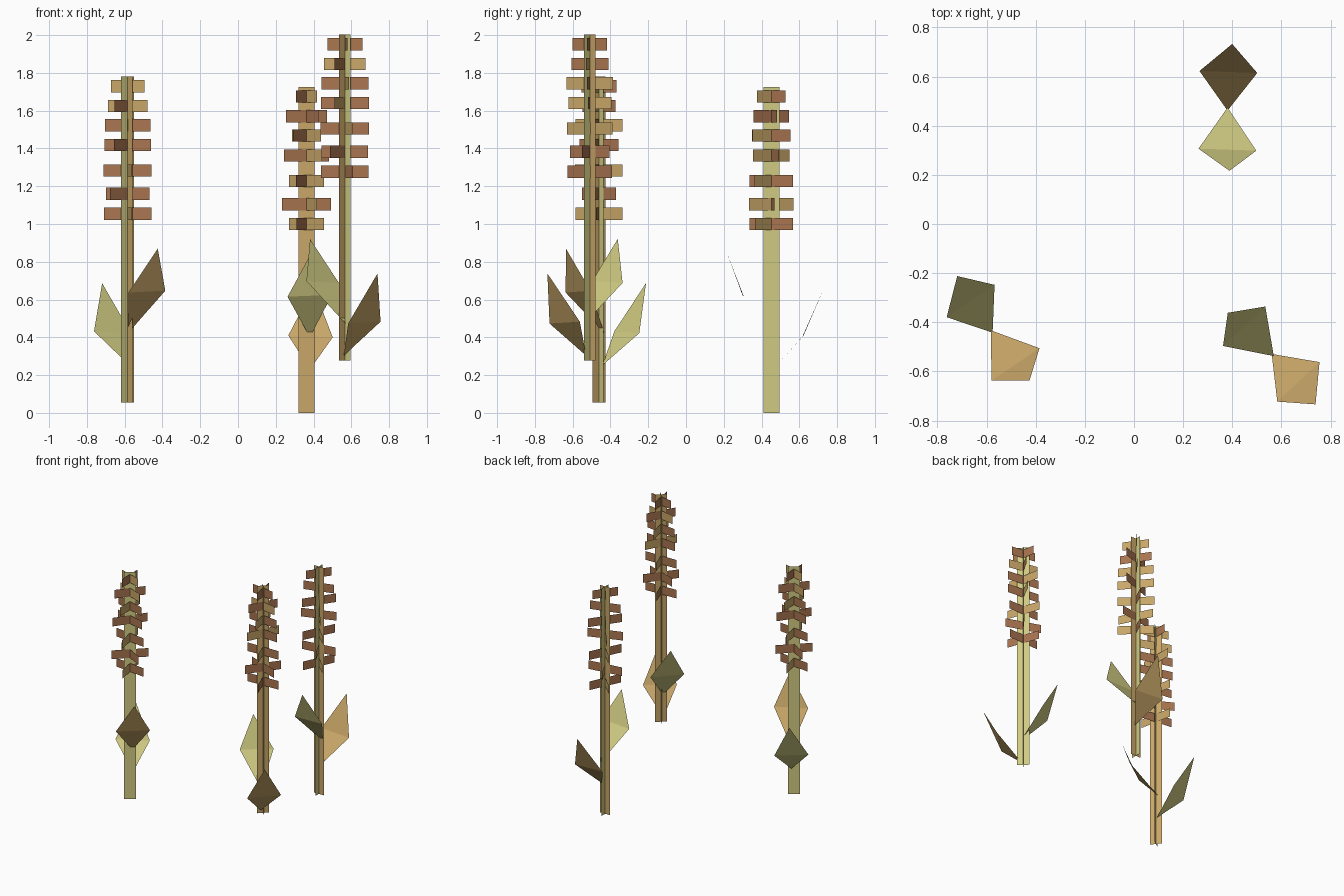
import bpy, math
from mathutils import Matrix

if "Cube" in bpy.data.objects:
    bpy.data.objects.remove(bpy.data.objects["Cube"])


def material(name, rgb):
    m = bpy.data.materials.new(name)
    lin = [((c / 255 + 0.055) / 1.055) ** 2.4 for c in rgb]
    m.diffuse_color = (*lin, 1)
    m.use_nodes = True
    m.node_tree.nodes["Principled BSDF"].inputs["Base Color"].default_value = m.diffuse_color
    return m


TAN = material("straw tan", (200, 166, 104))
GREEN = material("pale green", (208, 203, 130))
BROWN = material("seed brown", (170, 117, 80))


def sheet(name, verts, faces, mat, place):
    """Thin one-sided-mesh part, placed in its plant's frame."""
    me = bpy.data.meshes.new(name)
    me.from_pydata([place @ Matrix.Translation(v).to_translation() for v in verts], [], faces)
    me.materials.append(mat)
    ob = bpy.data.objects.new(name, me)
    bpy.context.collection.objects.link(ob)


def plate(name, half, z0, z1, angle, mat, place):
    """Upright rectangle through the stalk axis at a given angle."""
    a = math.radians(angle)
    x, y = half * math.cos(a), half * math.sin(a)
    sheet(name, [(-x, -y, z0), (x, y, z0), (x, y, z1), (-x, -y, z1)],
          [(0, 1, 2, 3)], mat, place)


# Seed tiers: height, half width, angles of the two crossed plates
TIERS = [(1.000, .126, 65, 137), (1.105, .130, 8, 116), (1.228, .128, 64, 136),
         (1.363, .127, 19, 130), (1.468, .125, 55, 128), (1.570, .112, 16, 124),
         (1.675, .093, 54, 126)]

# Leaf outlines: base, two sides, tip (bent across the sides)
LOW_LEAF = [(.018, .010, .23), (-.096, .171, .41), (.139, .163, .40), (.037, .281, .665)]
HIGH_LEAF = [(.018, .022, .40), (-.100, -.145, .615), (.135, -.153, .625), (.026, -.235, .848)]

# Plants: position, turn, leaf lift, swapped stem colours, tan plates (t) per tier
PLANTS = [
    ("back", (.3625, .4515, 0), 0, 0, False, "bbbbbbb", "tttttbt"),
    ("left", (-.584, -.461, .055), 36, .022, True, "tbtbtbb", "bbbbbtt"),
    ("right", (.566, -.509, .277), -135, .073, False, "bbtttbb", "bbbbbtb"),
]

for tag, pos, turn, lift, swap, cols_a, cols_b in PLANTS:
    rot = Matrix.Rotation(math.radians(turn), 4, 'Z')
    place = Matrix.Translation(pos) @ rot
    first, second = (GREEN, TAN) if swap else (TAN, GREEN)

    # Crossed stem planes
    plate(tag + "_stem_a", .0425, 0, 1.725, 0, first, place)
    plate(tag + "_stem_b", .0425, 0, 1.725, 90, second, place)

    # Two opposite leaves
    leaf_place = Matrix.Translation((pos[0], pos[1], lift)) @ rot
    for name, outline, mat in (("low_leaf", LOW_LEAF, first), ("high_leaf", HIGH_LEAF, second)):
        sheet(f"{tag}_{name}", outline, [(0, 2, 1), (1, 2, 3)], mat, leaf_place)

    # Seed head
    for i, (z, half, a, b) in enumerate(TIERS):
        for part, angle, cols in (("a", a, cols_a), ("b", b, cols_b)):
            plate(f"{tag}_seed_{i + 1}{part}", half, z - .0325, z + .0325, angle,
                  TAN if cols[i] == "t" else BROWN, place)
